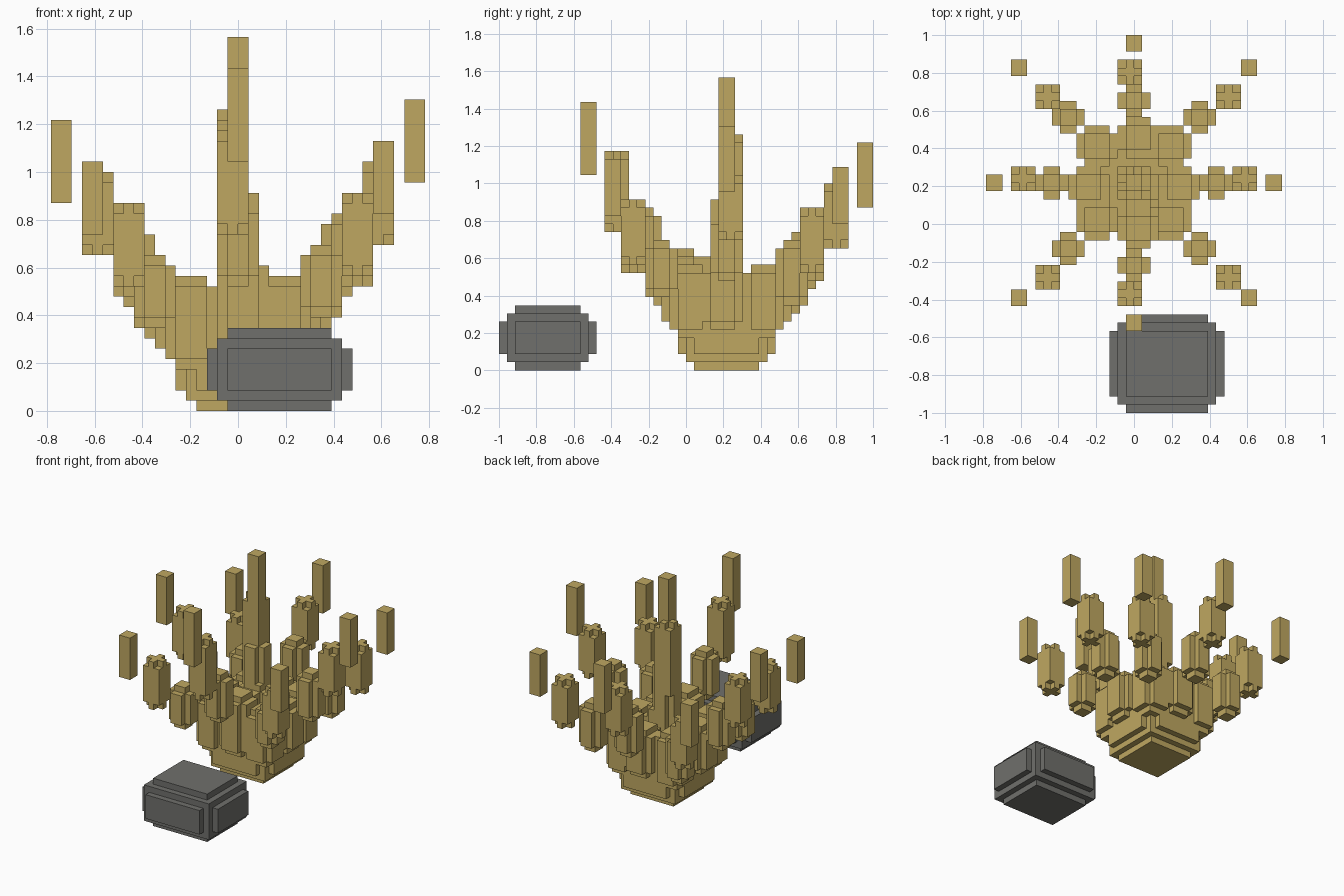
import bpy
import bmesh
from mathutils import Matrix, Vector

U = 1 / 23      # edge of one cube unit
HEART_Y = 5     # the plant's centre, in units

if "Cube" in bpy.data.objects:
    bpy.data.objects.remove(bpy.data.objects["Cube"], do_unlink=True)


def material(name, colour):
    m = bpy.data.materials.new(name)
    m.use_nodes = True
    m.diffuse_color = colour
    m.node_tree.nodes["Principled BSDF"].inputs["Base Color"].default_value = colour
    return m


sand = material("dry leaf tan", (0.52, 0.39, 0.12, 1))
stone = material("stone grey", (0.16, 0.16, 0.15, 1))


def box(bm, centre, size):
    """Add a box given its centre and size in units."""
    mat = Matrix.Translation(Vector(centre) * U) @ Matrix.Diagonal((*(Vector(size) * U), 1))
    bmesh.ops.create_cube(bm, size=1, matrix=mat)


def finish(bm, name, mat):
    mesh = bpy.data.meshes.new(name)
    bm.to_mesh(mesh)
    bm.free()
    mesh.materials.append(mat)
    obj = bpy.data.objects.new(name, mesh)
    bpy.context.collection.objects.link(obj)
    return obj


def chunk(bm, x, y, low, high, w):
    """One vertical leaf segment; wider ones have stepped edges."""
    z, h = (low + high) / 2, high - low
    if w == 2:
        box(bm, (x, y, z), (w, w, h))
    elif w == 3:
        box(bm, (x, y, z), (3, 3, h - 2))
        box(bm, (x, y, z), (3, 1, h))
        box(bm, (x, y, z), (1, 3, h))
    else:
        box(bm, (x, y, z), (w, w - 2, h - 2))
        box(bm, (x, y, z), (w - 2, w, h - 2))
        box(bm, (x, y, z), (w - 2, w - 2, h))


def stepped_block(bm, centre, size):
    """Core block with a raised panel on each side."""
    box(bm, centre, [s - 2 for s in size])
    for axis in range(3):
        box(bm, centre, [s if i == axis else s - 4 for i, s in enumerate(size)])


# Leaves: direction, then segment tops and bottoms from tip to base
WIDTHS = (2, 3, 4, 5)
AXIAL = (17, 13.5, 10, 5.5)
DIAGONAL = (14, 11, 8, 4.5)
leaves = {
    "left_leaf": (1, 0, (30, 24, 19, 13), (22, 16, 11, 5)),
    "right_leaf": (-1, 0, (28, 23, 18, 13), (20, 15, 10, 5)),
    "back_leaf": (0, 1, (28, 23, 18, 13), (20, 15, 10, 5)),
    "front_leaf": (0, -1, (33, 27, 20, 15), (24, 17, 12, 5)),
    "front_left_leaf": (1, -1, (26, 21, 16, 13), (19, 13, 9, 4)),
    "back_left_leaf": (1, 1, (25, 20, 16, 13), (18, 12, 8, 4)),
    "front_right_leaf": (-1, -1, (24, 20, 15, 13), (17, 12, 8, 4)),
    "back_right_leaf": (-1, 1, (24, 19, 15, 13), (17, 11, 7, 4)),
}
for name, (dx, dy, tops, bottoms) in leaves.items():
    bm = bmesh.new()
    diagonal = dx and dy
    for r, w, top, low in zip(DIAGONAL if diagonal else AXIAL, WIDTHS, tops, bottoms):
        x, y = dx * r, dy * r
        # odd widths sit half a unit off the centre line
        if w == 3:
            if diagonal:
                x, y = x + 0.5, y - 0.5
            elif dx:
                y += 0.5
            else:
                x -= 0.5
        elif w == 5:
            if diagonal:
                pass
            elif dx:
                y -= 0.5
            else:
                x += 0.5
        chunk(bm, x, y + HEART_Y, low, top, w)
    finish(bm, name, sand)

# Central spike, narrowing upward
bm = bmesh.new()
chunk(bm, 0, HEART_Y, 22, 36, 2)
chunk(bm, -0.5, HEART_Y + 0.5, 16, 29, 3)
chunk(bm, 0, HEART_Y, 10, 22, 4)
chunk(bm, 0.5, HEART_Y - 0.5, 5, 15, 5)
finish(bm, "central_spike", sand)

# Stepped base under the leaves
bm = bmesh.new()
stepped_block(bm, (0, HEART_Y, 4), (12, 12, 8))
finish(bm, "plant_base", sand)

# Rock in front
bm = bmesh.new()
stepped_block(bm, (4, -17, 4), (14, 12, 8))
finish(bm, "rock", stone)
